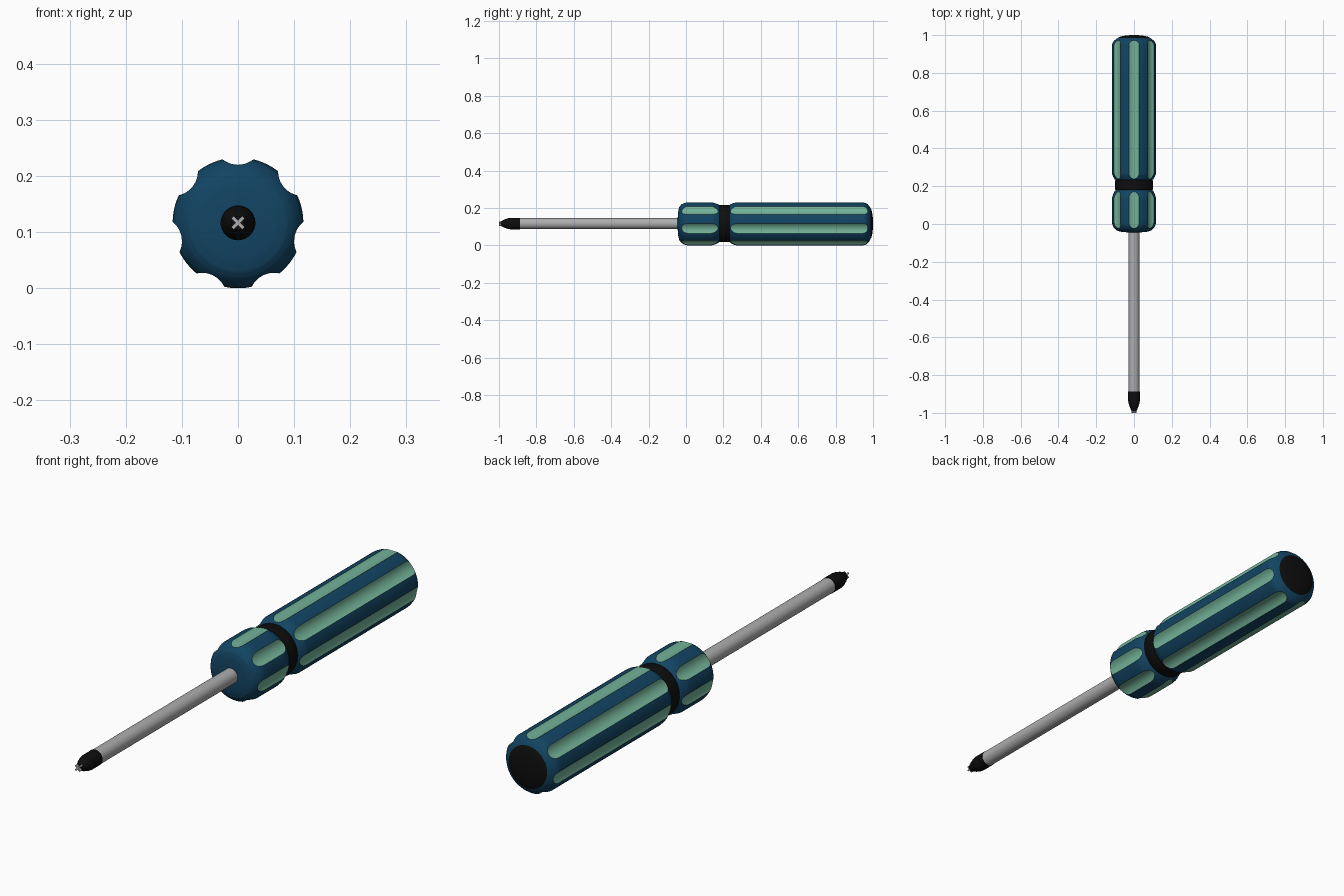
import bpy, bmesh, math
from mathutils import Matrix, Vector

if "Cube" in bpy.data.objects:
    bpy.data.objects.remove(bpy.data.objects["Cube"])

AXIS_Z = 0.1165                  # height of the tool's long axis
FLUTES, FLOOR, CUT_R = 7, 0.1035, 0.044   # grip grooves: count, floor radius, cutter radius
CUT_D = FLOOR + CUT_R


def material(name, rgb):
    m = bpy.data.materials.new(name)
    m.diffuse_color = (*rgb, 1)
    m.use_nodes = True
    m.node_tree.nodes["Principled BSDF"].inputs["Base Color"].default_value = m.diffuse_color
    return m


BLUE = material("deep blue", (0.006, 0.058, 0.125))
GREEN = material("soft green", (0.17, 0.44, 0.31))
BLACK = material("black", (0.004, 0.004, 0.004))
STEEL = material("steel", (0.42, 0.42, 0.43))


def finish(name, bm, mats, angle=30):
    bmesh.ops.remove_doubles(bm, verts=bm.verts, dist=1e-5)
    bmesh.ops.recalc_face_normals(bm, faces=bm.faces)
    me = bpy.data.meshes.new(name)
    bm.to_mesh(me)
    bm.free()
    ob = bpy.data.objects.new(name, me)
    bpy.context.collection.objects.link(ob)
    for m in mats:
        me.materials.append(m)
    bpy.ops.object.select_all(action='DESELECT')
    ob.select_set(True)
    bpy.context.view_layer.objects.active = ob
    bpy.ops.object.shade_smooth_by_angle(angle=math.radians(angle))
    return ob


def point(y, r, a):
    return (r * math.cos(a), y, AXIS_Z + r * math.sin(a))


def plain_ring(r, n=48):
    return [(r, 2 * math.pi * i / n, 0) for i in range(n)]


def fluted_ring(r, m=8, n=6):
    """Cross-section (radius, angle, material) with grooves where r exceeds their floor."""
    h = 0.0
    if r > FLOOR + 1e-6:
        h = math.acos((CUT_D ** 2 + r * r - CUT_R ** 2) / (2 * CUT_D * r))
    out, step = [], 2 * math.pi / FLUTES
    for k in range(FLUTES):
        c = math.pi / 2 + k * step
        for i in range(m):
            d = h * (2 * i / m - 1)
            rad = CUT_D * math.cos(d) - math.sqrt(CUT_R ** 2 - (CUT_D * math.sin(d)) ** 2)
            out.append((min(r, rad), c + d, 1))
        for i in range(n):
            out.append((r, c + h + (step - 2 * h) * i / n, 0))
    return out


def lathe(name, profile, mats, ring=plain_ring, angle=30):
    bm = bmesh.new()
    rows = []
    for y, r in profile:
        sec = ring(r)
        rows.append([bm.verts.new(point(y, rad, a)) for rad, a, _ in sec])
    idx = [s[2] for s in sec]
    for a, b in zip(rows, rows[1:]):
        for i in range(len(a)):
            j = (i + 1) % len(a)
            bm.faces.new((a[i], a[j], b[j], b[i])).material_index = idx[i]
    return finish(name, bm, mats, angle)


def subdivide(points, n=4):
    out = []
    for (y0, r0), (y1, r1) in zip(points, points[1:]):
        out += [(y0 + (y1 - y0) * i / n, r0 + (r1 - r0) * i / n) for i in range(n)]
    return out + [points[-1]]


# Fluted handle with a narrow neck
lathe("handle", subdivide([
    (-0.045, 0), (-0.044, 0.04), (-0.041, 0.07), (-0.036, 0.088), (-0.029, 0.098),
    (-0.023, FLOOR), (-0.012, 0.111), (0, 0.115), (0.012, 0.1165), (0.13, 0.1165),
    (0.145, 0.115), (0.158, 0.110), (0.172, FLOOR), (0.18, 0.097), (0.232, 0.097),
    (0.238, FLOOR), (0.25, 0.110), (0.262, 0.115), (0.275, 0.1165), (0.945, 0.1165),
    (0.958, 0.114), (0.966, 0.109), (0.972, FLOOR), (0.98, 0.094), (0.986, 0.084),
    (0.986, 0)]), [BLUE, GREEN], fluted_ring)

# Black band around the neck
lathe("neck_band", [(0.18, 0.09), (0.18, 0.0985), (0.183, 0.0995), (0.229, 0.0995),
                    (0.232, 0.0985), (0.232, 0.09), (0.18, 0.09)], [BLACK])

# Domed end cap
lathe("end_cap", [(0.98, 0), (0.98, 0.084), (0.986, 0.084), (0.991, 0.075), (0.995, 0.06),
                  (0.998, 0.04), (1.0, 0.018), (1.0, 0)], [BLACK])

# Steel shaft
lathe("shaft", [(-0.90, 0), (-0.90, 0.0295), (0.0, 0.0295), (0.0, 0)], [STEEL])

# Black tapered tip
lathe("tip", [(-0.888, 0), (-0.888, 0.031), (-0.935, 0.031), (-0.95, 0.029),
              (-0.968, 0.023), (-0.984, 0.016), (-0.99, 0.012), (-0.99, 0)], [BLACK])

# Cross-shaped steel bit, set diagonally
bm = bmesh.new()
for side in (1, -1):
    mat = (Matrix.Translation(Vector((0, -0.98, AXIS_Z)))
           @ Matrix.Rotation(side * math.pi / 4, 4, 'Y')
           @ Matrix.Diagonal((0.028, 0.04, 0.006, 1)))
    bmesh.ops.create_cube(bm, size=1, matrix=mat)
finish("cross_bit", bm, [STEEL])
